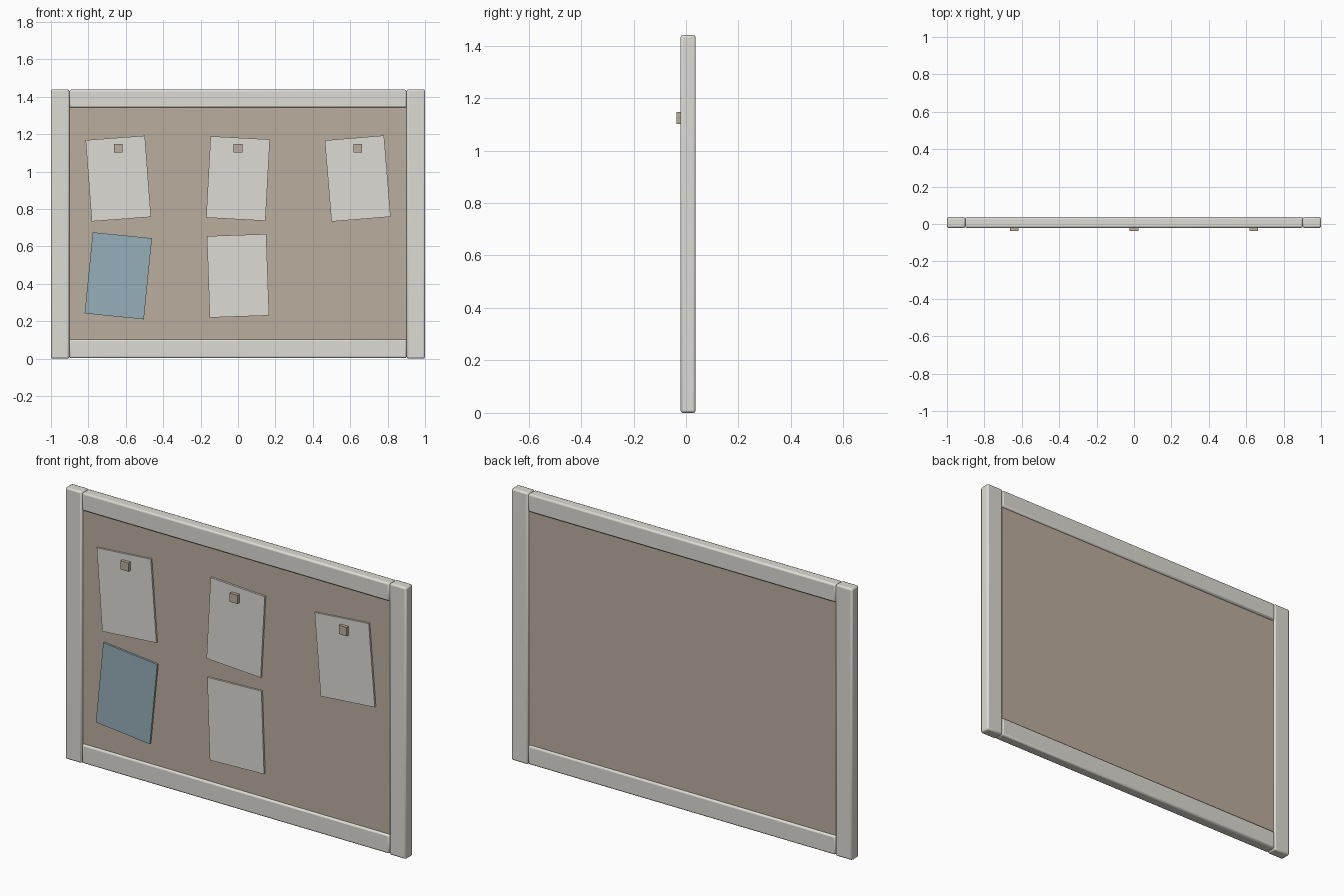
import bpy, math

if "Cube" in bpy.data.objects:
    bpy.data.objects.remove(bpy.data.objects["Cube"])


def material(name, rgb):
    m = bpy.data.materials.new(name)
    m.diffuse_color = (*rgb, 1.0)
    m.use_nodes = True
    m.node_tree.nodes["Principled BSDF"].inputs["Base Color"].default_value = m.diffuse_color
    return m


FRAME = material("pale_grey", (0.72, 0.71, 0.66))
CORK = material("cork_brown", (0.50, 0.42, 0.345))
BLUE = material("dusty_blue", (0.30, 0.43, 0.48))


def box(name, x, y, z, mat, angle=0.0, bevel=0.0):
    """Box from (min, max) ranges, optionally turned in the board plane."""
    centre = [(a + b) / 2 for a, b in (x, y, z)]
    bpy.ops.mesh.primitive_cube_add(size=1, location=centre)
    ob = bpy.context.object
    ob.name = name
    ob.scale = [b - a for a, b in (x, y, z)]
    bpy.ops.object.transform_apply(location=False, rotation=False, scale=True)
    ob.rotation_euler.y = -math.radians(angle)
    ob.data.materials.append(mat)
    if bevel:
        mod = ob.modifiers.new("soft_edges", 'BEVEL')
        mod.width = bevel
        mod.segments = 2
        bpy.ops.object.shade_smooth_by_angle(angle=math.radians(50))
    return ob


# Frame: two full-height stiles with two rails between them
HEIGHT, BAR = 1.44, 0.098
DEPTH = (-0.021, 0.037)
for side, x in (("left", (-1.0, -0.902)), ("right", (0.902, 1.0))):
    box(side + "_stile", x, DEPTH, (0, HEIGHT), FRAME, bevel=0.009)
for side, z in (("bottom", (0.003, 0.103)), ("top", (HEIGHT - BAR, HEIGHT - 0.002))):
    box(side + "_rail", (-0.902, 0.902), DEPTH, z, FRAME, bevel=0.009)

# Recessed pin board
box("cork_panel", (-0.91, 0.91), (-0.010, 0.026), (0.09, 1.355), CORK)

# Tilted paper sheets
SHEETS = [(-0.64, 0.963, 4.3, FRAME), (0, 0.963, -3.1, FRAME),
          (0.64, 0.963, 4.7, FRAME), (-0.64, 0.443, -5.7, BLUE),
          (0, 0.443, 2.0, FRAME)]
for i, (x, z, angle, mat) in enumerate(SHEETS):
    box(f"paper_sheet_{i + 1}", (x - 0.159, x + 0.159), (-0.020, -0.008),
        (z - 0.218, z + 0.218), mat, angle)

# Square pins on the upper sheets
for i, x in enumerate((-0.64, 0, 0.64)):
    box(f"pin_{i + 1}", (x - 0.023, x + 0.023), (-0.037, -0.015), (1.101, 1.147), CORK)
